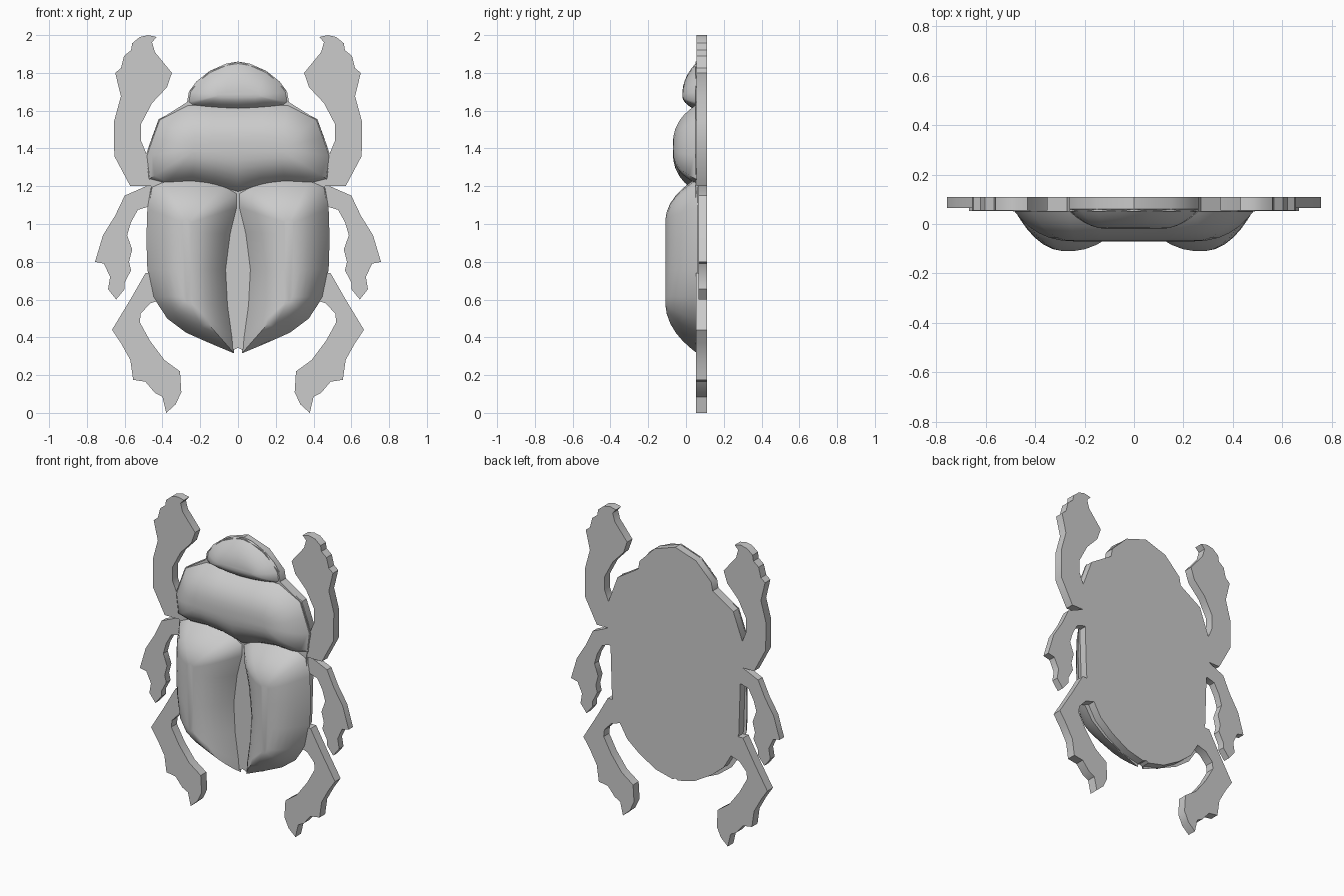
import bpy, bmesh, math

BACK = 0.11


def finish(name, bm, mirror=False, angle=50):
    bmesh.ops.recalc_face_normals(bm, faces=bm.faces)
    mesh = bpy.data.meshes.new(name)
    bm.to_mesh(mesh)
    bm.free()
    ob = bpy.data.objects.new(name, mesh)
    bpy.context.collection.objects.link(ob)
    if mirror:
        m = ob.modifiers.new("Mirror", 'MIRROR')
        m.use_mirror_merge = False
    bpy.ops.object.select_all(action='DESELECT')
    ob.select_set(True)
    bpy.context.view_layer.objects.active = ob
    bpy.ops.object.shade_smooth_by_angle(angle=math.radians(angle))
    return ob


def loft(name, rings, **kw):
    """Join closed rings of equal length and cap both ends."""
    bm = bmesh.new()
    loops = [[bm.verts.new(p) for p in r] for r in rings]
    n = len(loops[0])
    for a, b in zip(loops, loops[1:]):
        for i in range(n):
            j = (i + 1) % n
            bm.faces.new((a[i], a[j], b[j], b[i]))
    bm.faces.new(loops[0])
    bm.faces.new(loops[-1])
    return finish(name, bm, **kw)


def plate(name, outline, front, mirror=False):
    rings = [[(x, y, z) for x, z in outline] for y in (BACK, front)]
    return loft(name, rings, mirror=mirror, angle=35)


def dome(name, outline, a, b, base, top, power, mirror=False):
    """Bulge an outline forward, shrinking it toward the spine a-b."""
    dx, dz = b[0] - a[0], b[1] - a[1]
    rings = []
    for s in (1, 0.95, 0.87, 0.76, 0.62, 0.45, 0.27, 0.1):
        y = base + (top - base) * (1 - s ** power)
        ring = []
        for x, z in outline:
            t = ((x - a[0]) * dx + (z - a[1]) * dz) / (dx * dx + dz * dz)
            t = min(1, max(0, t))
            cx, cz = a[0] + t * dx, a[1] + t * dz
            ring.append((cx + (x - cx) * s, y, cz + (z - cz) * s))
        rings.append(ring)
    return loft(name, rings, mirror=mirror)


def both(half):
    """Complete a half outline that starts and ends on x = 0."""
    return half + [(-x, z) for x, z in reversed(half[1:-1])]


# flat underside
plate("belly_plate", both([
    (0, 1.86), (.15, 1.81), (.26, 1.70), (.27, 1.645), (.42, 1.55), (.49, 1.36),
    (.46, 1.2), (.47, 1.08), (.46, .76), (.42, .63), (.35, .51), (.26, .435),
    (.14, .365), (.02, .335), (0, .345)]), 0.05)

# head
dome("head", both([
    (0, 1.86), (.06, 1.85), (.15, 1.81), (.22, 1.755), (.26, 1.70), (.27, 1.645),
    (.25, 1.63), (.175, 1.615), (.09, 1.605), (0, 1.60)]),
    (-.1, 1.68), (.1, 1.68), 0.06, -0.02, 2.2)

# thorax
dome("thorax", both([
    (0, 1.63), (.13, 1.635), (.265, 1.635), (.42, 1.555), (.455, 1.46), (.49, 1.36),
    (.475, 1.235), (.38, 1.21), (.25, 1.215), (.12, 1.2), (0, 1.165)]),
    (-.22, 1.40), (.22, 1.40), 0.06, -0.07, 2.8)

# wing cases
dome("wing_case", [
    (0, 1.165), (.07, 1.205), (.16, 1.235), (.25, 1.245), (.38, 1.235), (.46, 1.2),
    (.48, 1.08), (.485, .92), (.48, .76), (.45, .615), (.375, .50), (.275, .425),
    (.14, .365), (.02, .315), (.025, .39), (.05, .57), (.06, .76), (.035, .95), (0, 1.09)],
    (.27, .60), (.27, 1.0), 0.06, -0.11, 2.3, mirror=True)

# front legs
plate("front_legs", [
    (.57, 1.2), (.655, 1.36), (.656, 1.544), (.62, 1.676), (.65, 1.80), (.62, 1.825),
    (.603, 1.89), (.566, 1.92), (.56, 1.957), (.52, 1.99), (.476, 2.0), (.43, 1.99),
    (.455, 1.963), (.44, 1.91), (.35, 1.80), (.376, 1.724), (.455, 1.64), (.513, 1.53),
    (.513, 1.44), (.48, 1.36), (.40, 1.3), (.42, 1.2)], 0.055, mirror=True)

# middle legs
plate("middle_legs", [
    (.476, 1.205), (.6, 1.15), (.65, 1.045), (.715, .94), (.757, .80), (.71, .79),
    (.677, .72), (.688, .655), (.645, .60), (.60, .655), (.6, .69), (.566, .755),
    (.577, .80), (.56, .865), (.587, .94), (.566, 1.01), (.53, 1.075), (.48, 1.09),
    (.4, 1.08), (.4, 1.2)], 0.065, mirror=True)

# hind legs
plate("hind_legs", [
    (.49, .74), (.57, .60), (.667, .44), (.62, .37), (.57, .28), (.555, .175),
    (.49, .165), (.44, .106), (.40, .085), (.38, 0), (.33, .045), (.30, .11),
    (.307, .22), (.39, .28), (.465, .38), (.52, .48), (.515, .525), (.465, .58),
    (.4, .6), (.4, .74)], 0.052, mirror=True)
